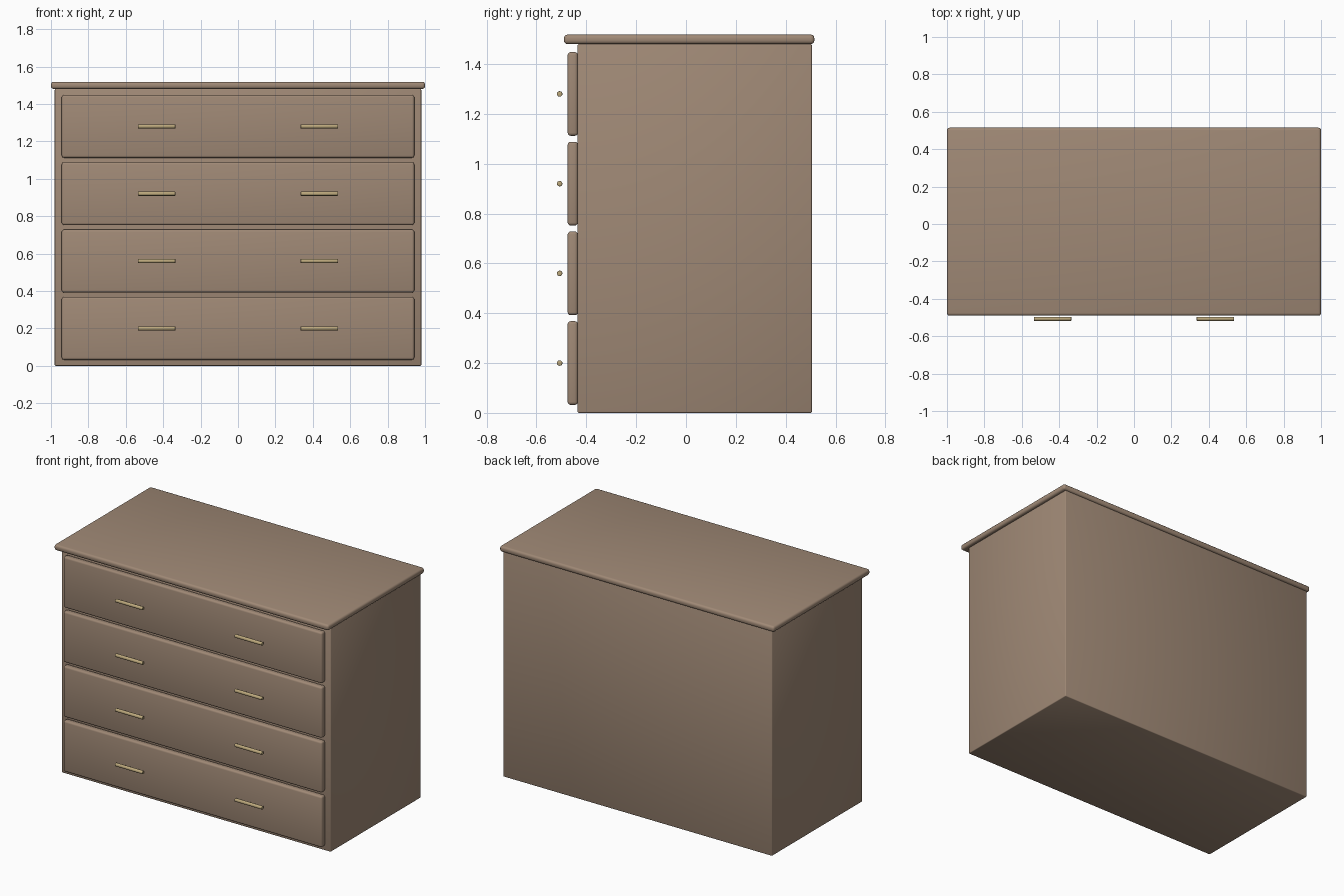
import bpy
import math

cube = bpy.data.objects.get("Cube")
if cube:
    bpy.data.objects.remove(cube, do_unlink=True)


def make_material(name, colour):
    mat = bpy.data.materials.new(name)
    mat.use_nodes = True
    mat.diffuse_color = (*colour, 1)
    mat.node_tree.nodes["Principled BSDF"].inputs["Base Color"].default_value = (*colour, 1)
    return mat


wood = make_material("warm wood", (0.35, 0.25, 0.18))
brass = make_material("pale brass", (0.50, 0.39, 0.20))


def finish(obj, name, mat, bevel, segments):
    obj.name = name
    obj.data.materials.append(mat)
    mod = obj.modifiers.new("rounded edges", "BEVEL")
    mod.width = bevel
    mod.segments = segments
    mod.limit_method = "ANGLE"
    mod.angle_limit = math.radians(50)
    bpy.ops.object.shade_smooth()


def box(name, width, y0, y1, z0, z1, bevel, segments=3):
    bpy.ops.mesh.primitive_cube_add(size=1, location=(0, (y0 + y1) / 2, (z0 + z1) / 2))
    obj = bpy.context.object
    obj.scale = (width, y1 - y0, z1 - z0)
    bpy.ops.object.transform_apply(location=False, rotation=False, scale=True)
    finish(obj, name, wood, bevel, segments)


# Carcass and overhanging top
box("cabinet_body", 1.96, -0.435, 0.505, 0, 1.48, 0.005, 2)
box("top_board", 2.0, -0.49, 0.515, 1.48, 1.518, 0.014)

# Four drawers, each with a pair of bar handles
for row in range(4):
    centre = 0.2 + 0.36 * row
    box(f"drawer_front_{row + 1}", 1.885, -0.475, -0.434,
        centre - 0.168, centre + 0.168, 0.012)
    for side, label in ((1, "left"), (-1, "right")):
        bpy.ops.mesh.primitive_cylinder_add(
            vertices=24, radius=0.011, depth=0.2,
            location=(side * 0.435, -0.507, centre),
            rotation=(0, math.pi / 2, 0))
        finish(bpy.context.object, f"handle_{label}_{row + 1}", brass, 0.002, 2)
